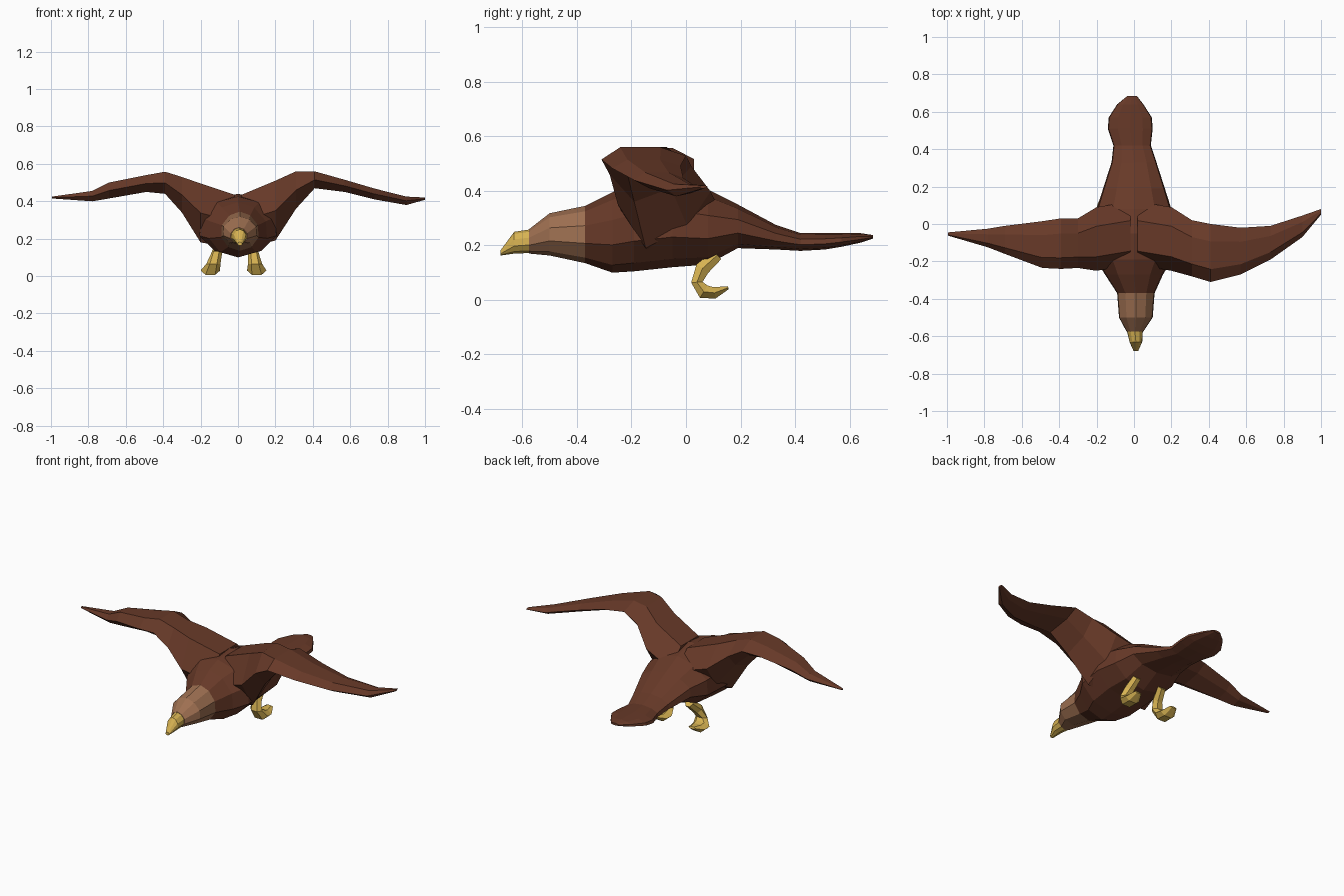
import bpy, bmesh, math
from mathutils import Vector

if "Cube" in bpy.data.objects:
    bpy.data.objects.remove(bpy.data.objects["Cube"])


def material(name, rgb):
    m = bpy.data.materials.new(name)
    m.diffuse_color = (*rgb, 1)
    m.use_nodes = True
    m.node_tree.nodes["Principled BSDF"].inputs["Base Color"].default_value = m.diffuse_color
    return m


BROWN = material("dark brown feathers", (0.136, 0.041, 0.021))
TAN = material("tan head feathers", (0.34, 0.16, 0.082))
YELLOW = material("yellow beak and feet", (0.68, 0.45, 0.085))


def loft(name, rings, mat):
    """Skin a list of equal-length point rings and cap both ends."""
    bm = bmesh.new()
    vs = [[bm.verts.new(p) for p in ring] for ring in rings]
    n = len(vs[0])
    for a, b in zip(vs, vs[1:]):
        for i in range(n):
            j = (i + 1) % n
            bm.faces.new((a[i], a[j], b[j], b[i]))
    bm.faces.new(vs[0][::-1])
    bm.faces.new(vs[-1])
    bmesh.ops.recalc_face_normals(bm, faces=bm.faces)
    me = bpy.data.meshes.new(name)
    bm.to_mesh(me)
    bm.free()
    me.materials.append(mat)
    ob = bpy.data.objects.new(name, me)
    bpy.context.collection.objects.link(ob)
    return ob


def body_ring(y, cx, half, zb, zt, sides=10):
    """Upright oval across the body, slightly wider below the middle."""
    ring = []
    for i in range(sides):
        a = 2 * math.pi * (i + 0.5) / sides
        w = half / math.cos(math.pi / sides) * (1 - 0.12 * max(0, math.sin(a)))
        z = (zb + zt) / 2 + (zt - zb) / 2 * math.sin(a) / math.sin(math.pi / 2)
        ring.append((cx + w * math.cos(a), y, z))
    return ring


def body_part(name, stations, mat):
    loft(name, [body_ring(*s) for s in stations], mat)


# Body running into the flat, rounded tail
neck = (-0.37, 0.01, 0.10, 0.135, 0.345)
body_part("body_and_tail", [
    neck,
    (-0.27, 0, 0.155, 0.10, 0.395),
    (-0.19, 0, 0.205, 0.105, 0.425),
    (-0.05, 0, 0.215, 0.12, 0.44),
    (0.08, 0, 0.20, 0.13, 0.405),
    (0.19, 0, 0.165, 0.19, 0.35),
    (0.33, 0, 0.12, 0.185, 0.275),
    (0.42, -0.01, 0.10, 0.18, 0.245),
    (0.51, -0.02, 0.12, 0.185, 0.245),
    (0.57, -0.02, 0.115, 0.195, 0.245),
    (0.64, -0.02, 0.07, 0.21, 0.245),
    (0.685, -0.01, 0.025, 0.225, 0.238)], BROWN)

# Paler head
face = (-0.575, 0.005, 0.045, 0.17, 0.26)
body_part("head", [neck, (-0.50, 0.01, 0.09, 0.163, 0.318), face], TAN)

# Hooked beak
body_part("beak", [face[:1] + (0.005, 0.042, 0.172, 0.258),
                   (-0.63, 0.01, 0.034, 0.17, 0.25, 10),
                   (-0.68, 0.01, 0.012, 0.163, 0.182, 10)], YELLOW)


def wing(name, stations):
    """Stations: x, leading y, trailing y, top z, bottom z."""
    rings = []
    for x, y0, y1, zt, zb in stations:
        d, zm = y1 - y0, (zt + zb) / 2
        h = zt - zb
        rings.append([(x, y0, zm), (x, y0 + 0.22 * d, zt), (x, y0 + 0.7 * d, zt),
                      (x, y1, zm + 0.15 * h), (x, y0 + 0.75 * d, zm - 0.25 * h),
                      (x, y0 + 0.3 * d, zb)])
    loft(name, rings, BROWN)


# Wings, swept differently in mid-flap
wing("left_side_wing", [
    (1.0, 0.05, 0.08, 0.42, 0.408),
    (0.90, -0.07, 0.045, 0.425, 0.38),
    (0.73, -0.19, -0.01, 0.468, 0.41),
    (0.57, -0.27, -0.02, 0.515, 0.45),
    (0.41, -0.31, 0.0, 0.56, 0.47),
    (0.31, -0.28, 0.02, 0.56, 0.36),
    (0.20, -0.25, 0.09, 0.51, 0.19),
    (0.02, -0.22, 0.12, 0.435, 0.15)])
wing("right_side_wing", [
    (-0.995, -0.062, -0.045, 0.425, 0.415),
    (-0.78, -0.125, -0.025, 0.455, 0.40),
    (-0.69, -0.16, -0.01, 0.50, 0.415),
    (-0.49, -0.235, 0.015, 0.54, 0.45),
    (-0.39, -0.24, 0.03, 0.558, 0.44),
    (-0.30, -0.235, 0.03, 0.53, 0.34),
    (-0.20, -0.25, 0.09, 0.495, 0.18),
    (-0.02, -0.22, 0.12, 0.435, 0.15)])


def leg(name, x0, x1):
    """Curled leg and talons: hexagonal tube along a C-shaped path."""
    path = [(0.115, 0.165, 0.026, 0.022), (0.06, 0.115, 0.03, 0.028),
            (0.04, 0.065, 0.038, 0.022), (0.065, 0.03, 0.052, 0.028),
            (0.105, 0.026, 0.048, 0.022), (0.155, 0.045, 0.022, 0.006)]
    rings = []
    for i, (y, z, w, t) in enumerate(path):
        a, b = path[max(i - 1, 0)], path[min(i + 1, len(path) - 1)]
        n = Vector((0, -(b[1] - a[1]), b[0] - a[0])).normalized()
        c = Vector((x0 + (x1 - x0) * min(1, i / 3), y, z))
        rings.append([c + Vector((w * math.cos(k * math.pi / 3), 0, 0))
                      + n * t * math.sin(k * math.pi / 3) * 1.1 for k in range(6)])
    loft(name, rings, YELLOW)


leg("left_leg", 0.075, 0.10)
leg("right_leg", -0.10, -0.148)
